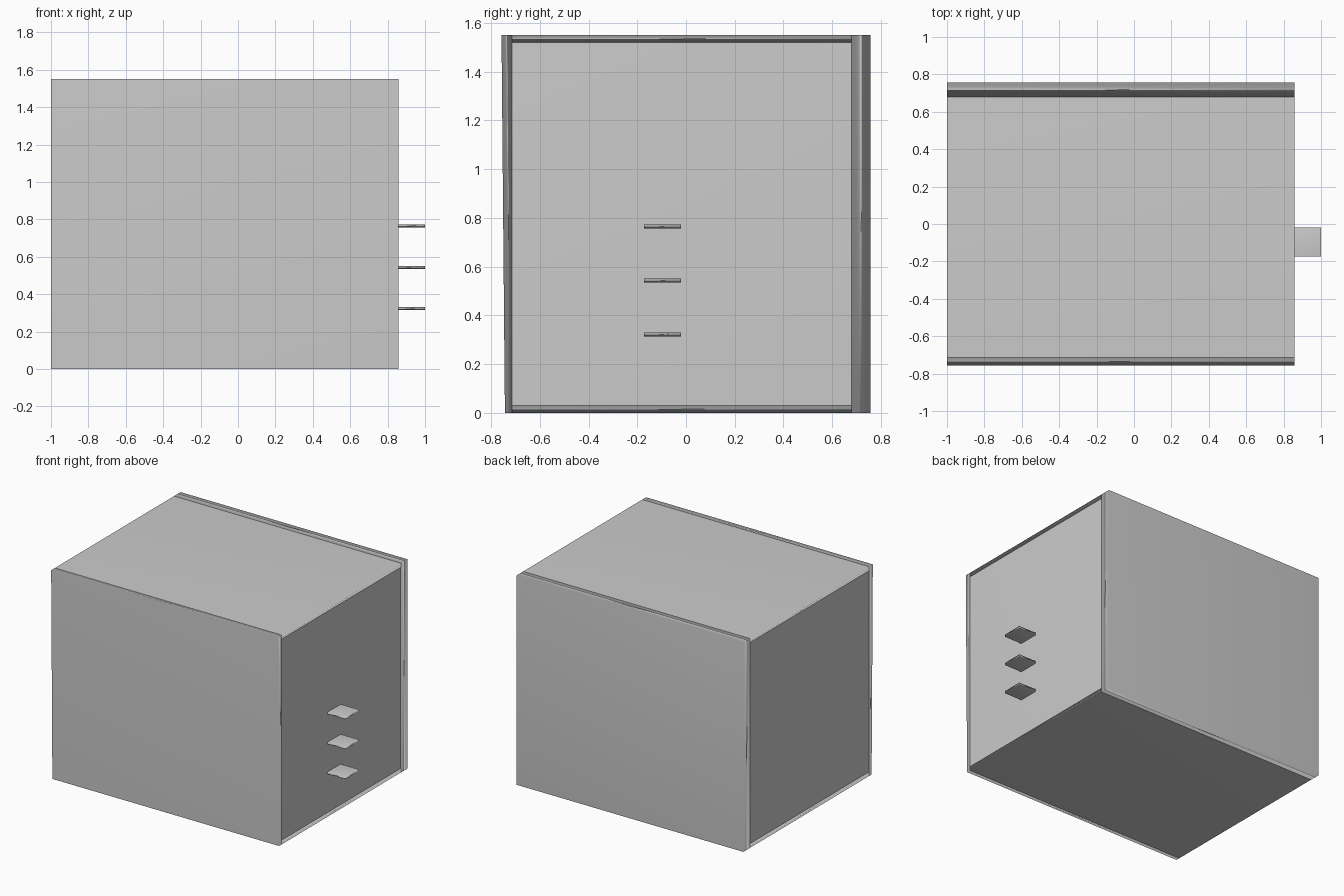
import bpy

if "Cube" in bpy.data.objects:
    bpy.data.objects.remove(bpy.data.objects["Cube"])


def slab(name, x, y, z, y_bottom=None):
    """Smooth shaded box between the given (min, max) ranges.
    y_bottom gives other y limits for the lower edge."""
    yb = y_bottom or y
    verts = [(px, py, pz)
             for pz, ys in ((z[0], yb), (z[1], y))
             for px, py in ((x[0], ys[0]), (x[1], ys[0]), (x[1], ys[1]), (x[0], ys[1]))]
    faces = [(3, 2, 1, 0), (4, 5, 6, 7)]
    faces += [(i, (i + 1) % 4, (i + 1) % 4 + 4, i + 4) for i in range(4)]
    mesh = bpy.data.meshes.new(name)
    mesh.from_pydata(verts, [], faces)
    for p in mesh.polygons:
        p.use_smooth = True
    ob = bpy.data.objects.new(name, mesh)
    bpy.context.collection.objects.link(ob)
    # large faces dominate the shading, as on the soft-edged sheets
    wn = ob.modifiers.new("weighted_normals", 'WEIGHTED_NORMAL')
    wn.mode = 'FACE_AREA'
    return ob


X0, X1 = -1.0, 0.857      # case length
YF, YB = -0.713, 0.68     # inner faces of front and back panels
H, T = 1.55, 0.03         # case height, sheet thickness
e = 0.002                 # tiny recess that avoids coplanar faces

# front panel, slightly thinner towards the bottom, and thick back panel
slab("front_panel", (X0, X1), (-0.757, YF), (0, H), y_bottom=(-0.743, YF))
slab("back_panel", (X0, X1), (YB, 0.757), (0, H))

# top and bottom panels
slab("top_panel", (X0, X1), (YF, YB), (H - T, H))
slab("bottom_panel", (X0, X1), (YF, YB), (0, T))

# side panels
slab("left_panel", (X0 + e, X0 + T), (YF, YB), (e, H - e))
slab("right_panel", (X1 - T, X1 - e), (YF, YB), (e, H - e))

# three small ledges on the right side
for i, zc in enumerate((0.322, 0.543, 0.765)):
    slab(f"ledge_{i + 1}", (X1 - T / 2, 1.0), (-0.173, -0.02), (zc - 0.008, zc + 0.008))
